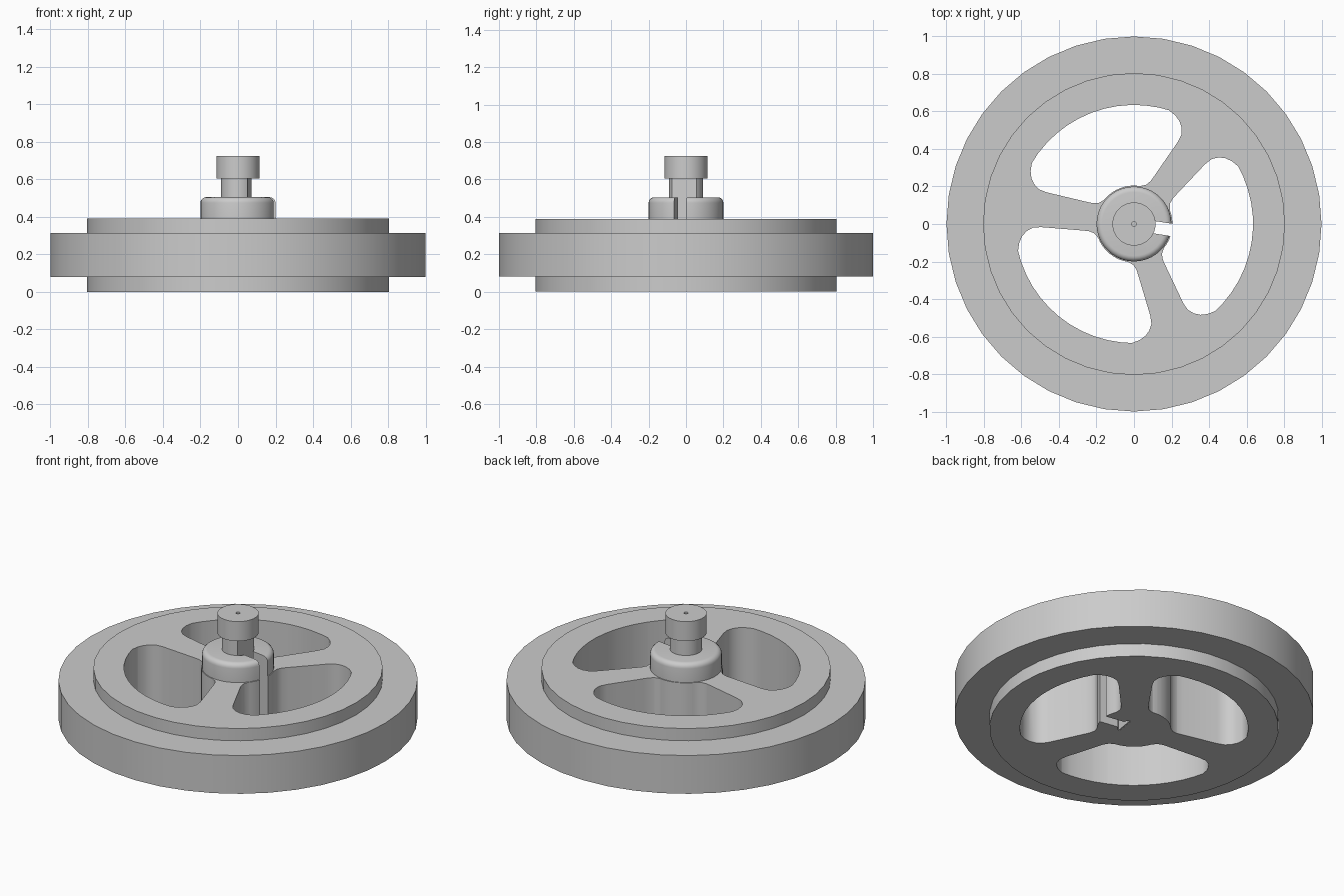
import bpy
import bmesh
from math import sin, cos, pi, radians
from mathutils import Matrix, Vector

if "Cube" in bpy.data.objects:
    bpy.data.objects.remove(bpy.data.objects["Cube"], do_unlink=True)

TURN = radians(-9)   # direction of the clamping slot
SIDES = 40

metal = bpy.data.materials.new("grey_metal")
metal.use_nodes = True
GREY = (0.6, 0.6, 0.6, 1)
metal.diffuse_color = GREY
metal.node_tree.nodes["Principled BSDF"].inputs["Base Color"].default_value = GREY


def finish(name, bm):
    bmesh.ops.recalc_face_normals(bm, faces=bm.faces)
    mesh = bpy.data.meshes.new(name)
    bm.to_mesh(mesh)
    bm.free()
    obj = bpy.data.objects.new(name, mesh)
    obj.data.materials.append(metal)
    bpy.context.collection.objects.link(obj)
    return obj


def lathe(name, profile):
    """Spin a radius/height profile around the z axis."""
    bm = bmesh.new()
    verts = [bm.verts.new((r, 0, z)) for r, z in profile]
    edges = [bm.edges.new(pair) for pair in zip(verts, verts[1:])]
    bmesh.ops.spin(bm, geom=verts + edges, cent=(0, 0, 0), axis=(0, 0, 1),
                   angle=2 * pi, steps=SIDES, use_duplicate=False)
    bmesh.ops.remove_doubles(bm, verts=bm.verts, dist=1e-4)
    return finish(name, bm)


def prism(name, outline, bottom, top, angles):
    """Extrude a flat outline upward, once for each angle around the z axis."""
    bm = bmesh.new()
    for angle in angles:
        turn = Matrix.Rotation(angle, 3, "Z")
        face = bm.faces.new([bm.verts.new(turn @ Vector((x, y, bottom)))
                             for x, y in outline])
        side = bmesh.ops.extrude_face_region(bm, geom=[face])["geom"]
        moved = [v for v in side if isinstance(v, bmesh.types.BMVert)]
        bmesh.ops.translate(bm, verts=moved, vec=Vector((0, 0, top - bottom)))
    return finish(name, bm)


def arc(radius, start, end, steps):
    angles = [radians(start + (end - start) * i / steps) for i in range(steps + 1)]
    return [(radius * cos(a), radius * sin(a)) for a in angles]


def mirrored(half):
    """Close a half outline by reflecting it across the x axis."""
    return half + [(x, -y) for x, y in reversed(half) if y > 1e-5]


def cut(target, cutters):
    """Subtract all cutters, then remove them."""
    bpy.context.view_layer.objects.active = target
    for cutter in cutters:
        cutter.hide_render = True
        mod = target.modifiers.new(cutter.name, "BOOLEAN")
        mod.operation = "DIFFERENCE"
        mod.solver = "EXACT"
        mod.object = cutter
    bpy.context.view_layer.update()
    for cutter in cutters:
        bpy.ops.object.modifier_apply(modifier=cutter.name)
    for cutter in cutters:
        bpy.data.objects.remove(cutter, do_unlink=True)


# Stepped wheel with a rounded hub
hub_edge = [(0.17 + x, 0.475 + z) for x, z in arc(0.03, 0, 90, 5)]
wheel = lathe("wheel_and_hub", [
    (0, 0), (0.805, 0), (0.805, 0.08), (1, 0.08), (1, 0.315), (0.805, 0.315),
    (0.805, 0.39), (0.2, 0.39)] + hub_edge + [(0, 0.505)])

# Three openings between the spokes
opening = arc(0.205, 0, 30, 4) + [
    (0.172, 0.135), (0.182, 0.165), (0.202, 0.195), (0.325, 0.375),
    (0.355, 0.407), (0.39, 0.421), (0.425, 0.423), (0.462, 0.413),
    (0.5, 0.391)] + arc(0.635, 32.6, 0, 5)
openings = prism("opening_cutter", mirrored(opening), -0.1, 0.42,
                 [TURN + i * 2 * pi / 3 for i in range(3)])

# Clamping slot, widening into the bore beside the shaft's flat
slot = [(0.055, 0), (0.055, 0.071)] + arc(0.09, 52, 21.5, 4) + [(0.25, 0.033)]
clamp_slot = prism("slot_cutter", mirrored(slot), -0.1, 0.6, [TURN])
cut(wheel, [openings, clamp_slot])

# Shaft with one flat side
shaft = prism("shaft", arc(0.09, 47, 313, 30), 0.001, 0.61, [TURN])

# Cap with a tiny centre hole
cap = lathe("shaft_cap", [
    (0, 0.605), (0.115, 0.605), (0.115, 0.725), (0.012, 0.725),
    (0.012, 0.69), (0, 0.69)])

for obj in (wheel, shaft, cap):
    bpy.ops.object.select_all(action="DESELECT")
    obj.select_set(True)
    bpy.context.view_layer.objects.active = obj
    bpy.ops.object.shade_smooth_by_angle(angle=radians(30))
